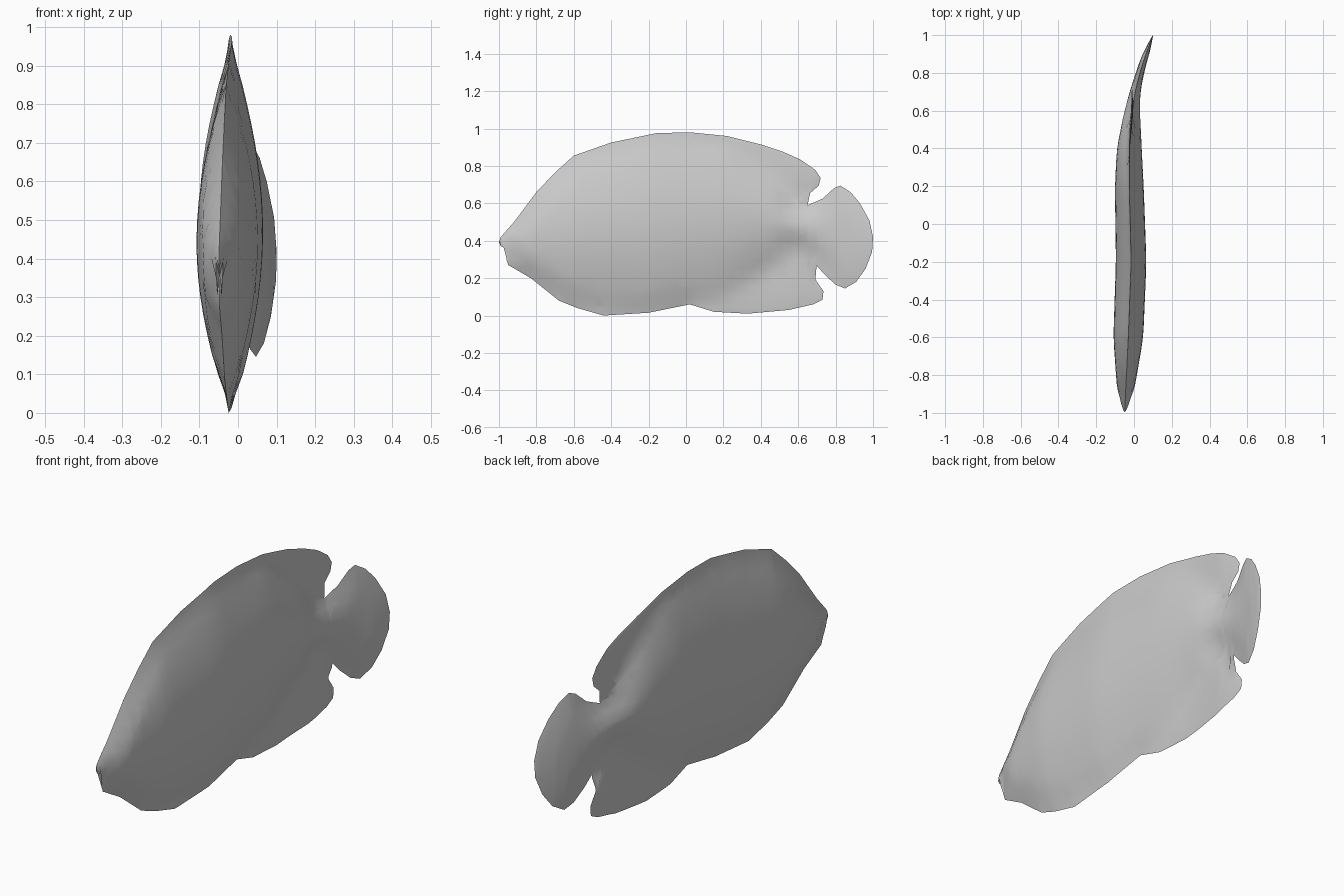
import bpy
import bmesh
from mathutils import Vector
from mathutils.geometry import intersect_point_line

if "Cube" in bpy.data.objects:
    bpy.data.objects.remove(bpy.data.objects["Cube"], do_unlink=True)

# Side outline of the fish as (y, z) points, walked from the mouth over the back
back_edge = [(-1, .39), (-.99, .42), (-.92, .5), (-.8, .66), (-.7, .765), (-.6, .855),
             (-.4, .925), (-.16, .975), (.02, .98), (.22, .96), (.4, .915), (.52, .875),
             (.61, .835), (.69, .78), (.72, .735), (.71, .695), (.67, .66), (.61, .635)]
tail_edge = [(.575, .595), (.65, .59), (.73, .625), (.79, .68), (.825, .695), (.88, .66),
             (.93, .6), (.98, .51), (1, .42), (.995, .34), (.96, .25), (.91, .18),
             (.85, .145), (.8, .165), (.74, .22), (.67, .3), (.56, .37)]
belly_edge = [(.62, .29), (.68, .21), (.735, .13), (.73, .085), (.68, .06), (.55, .03),
              (.33, .01), (.15, .02), (.02, .06), (-.2, .015), (-.44, 0), (-.58, .04),
              (-.68, .08), (-.83, .2), (-.95, .27), (-.96, .3), (-.955, .355), (-.99, .37)]
outline = [Vector((0, y, z)) for y, z in back_edge + tail_edge + belly_edge]
rim = list(zip(outline, outline[1:] + outline[:1]))

# Values along the length of the fish
stations = [-1, -.8, -.6, -.2, .2, .4, .6, .7, .85, 1]
spine_x = [-.05, -.04, -.03, -.015, -.025, -.025, -.01, .005, .045, .1]
half_width = [.02, .05, .073, .075, .07, .06, .035, .022, .014, .006]
core_z = [.37, .42, .44, .47, .51, .52, .48, .46, .42, .41]
core_height = [.1, .3, .42, .48, .43, .3, .14, .14, .3, .32]


def lookup(values, y):
    """Linear value at y."""
    y = min(max(y, stations[0]), stations[-1])
    for i in range(len(stations) - 1):
        a, b = stations[i], stations[i + 1]
        if y <= b:
            return values[i] + (values[i + 1] - values[i]) * (y - a) / (b - a)


def soft(values, y):
    """Value at y, rounded off between the stations."""
    return sum(lookup(values, y + k * .025) for k in range(-2, 3)) / 5


def rim_distance(point):
    best = 1.0
    for a, b in rim:
        foot, t = intersect_point_line(point, a, b)
        foot = a if t < 0 else b if t > 1 else foot
        best = min(best, (point - foot).length)
    return best


def middle(y, z):
    """Sideways bend; the fin lobes stay straight beside the tail."""
    x = lookup(spine_x, y) if y > .95 else soft(spine_x, y)
    above = z > .6 + (y - .575) * .4
    below = z < .37 - (y - .56) * 1.1
    return min(x, -.01) if .56 < y < .74 and (above or below) else x


def thickness(y, z, distance):
    """Plump body core that thins out into blade-like fins."""
    r = (z - soft(core_z, y)) / soft(core_height, y)
    core = soft(half_width, y) * max(0, 1 - r * r) ** 1.25
    blade = .006
    return (core + blade) * min(1, distance / .09) ** .6


def make_fish(material):
    bm = bmesh.new()
    bm.faces.new([bm.verts.new(p) for p in outline])
    bmesh.ops.triangulate(bm, faces=bm.faces[:])

    # Cut the flat outline into an even grid
    def cut(origin, normal):
        geometry = bm.verts[:] + bm.edges[:] + bm.faces[:]
        bmesh.ops.bisect_plane(bm, geom=geometry, dist=.0001, plane_co=origin, plane_no=normal)
    for i in range(1, 40):
        cut((0, -1 + i * .05, 0), (0, 1, 0))
    for i in range(1, 20):
        cut((0, 0, i * .05), (0, 0, 1))
    bmesh.ops.dissolve_limit(bm, angle_limit=.01, verts=[], edges=[e for e in bm.edges if False])

    # Inflate both flanks and bend them along the spine
    copy = bmesh.ops.duplicate(bm, geom=bm.verts[:] + bm.edges[:] + bm.faces[:])["geom"]
    left = {g for g in copy if isinstance(g, bmesh.types.BMVert)}
    for v in bm.verts:
        y, z = v.co.y, v.co.z
        distance = rim_distance(v.co)
        swell = 0 if distance < .0005 else thickness(y, z, distance)
        v.co.x = middle(y, z) + (swell if v in left else -swell)
    bmesh.ops.remove_doubles(bm, verts=bm.verts[:], dist=.0004)
    bmesh.ops.recalc_face_normals(bm, faces=bm.faces[:])
    mesh = bpy.data.meshes.new("fish_body")
    bm.to_mesh(mesh)
    bm.free()
    fish = bpy.data.objects.new("fish_body", mesh)
    bpy.context.collection.objects.link(fish)
    mesh.materials.append(material)
    bpy.ops.object.select_all(action="DESELECT")
    fish.select_set(True)
    bpy.context.view_layer.objects.active = fish
    bpy.ops.object.shade_smooth_by_angle(angle=.9)
    return fish


# Plain grey skin
skin = bpy.data.materials.new("grey_skin")
skin.use_nodes = True
skin.diffuse_color = (.6, .6, .6, 1)
skin.node_tree.nodes["Principled BSDF"].inputs["Base Color"].default_value = (.6, .6, .6, 1)
make_fish(skin)
